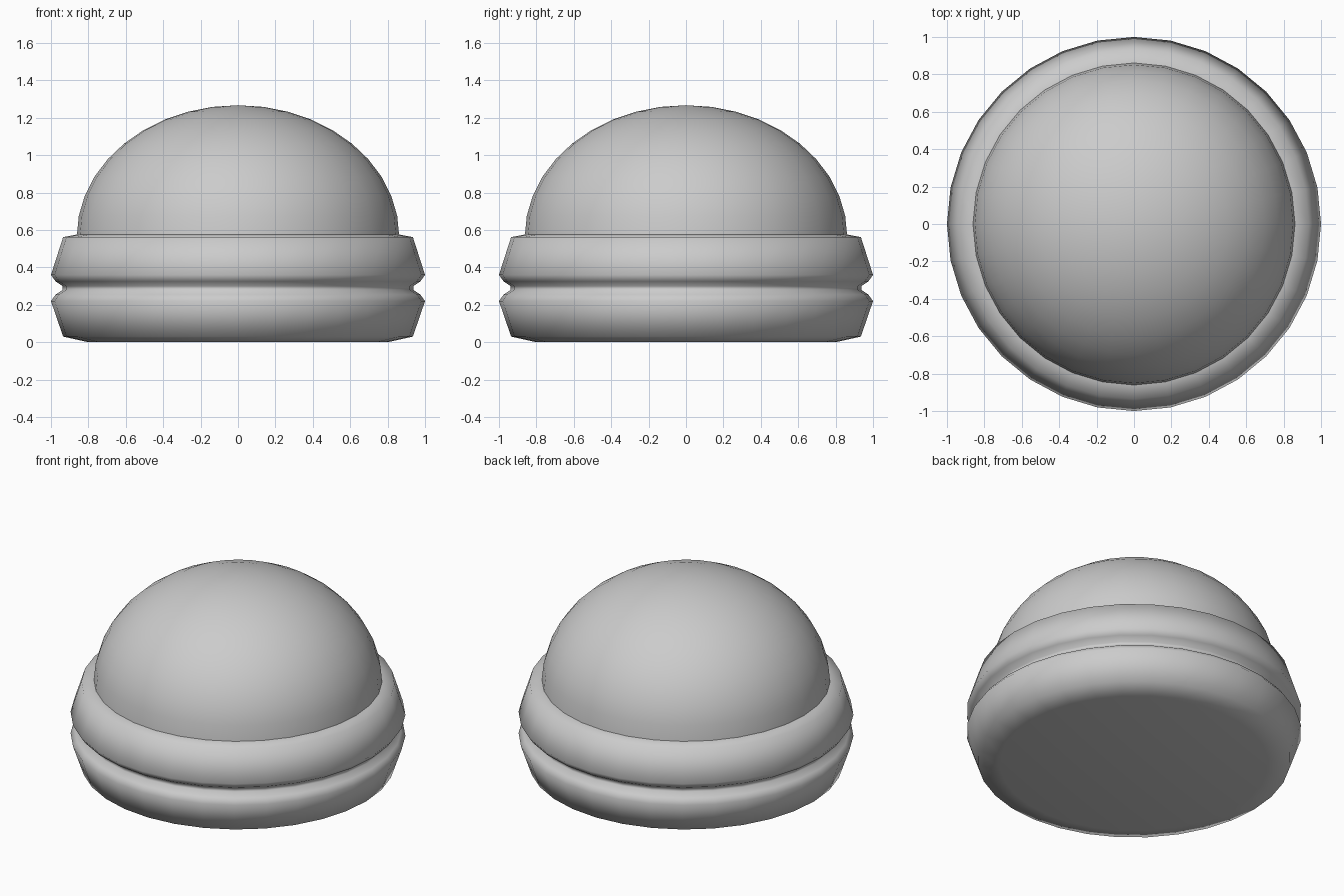
import bpy
import math

SEGMENTS = 32

cube = bpy.data.objects.get("Cube")
if cube:
    bpy.data.objects.remove(cube, do_unlink=True)

# Single grey finish
grey = bpy.data.materials.new("plain_grey")
grey.use_nodes = True
colour = (0.6, 0.6, 0.6, 1)
grey.diffuse_color = colour
grey.node_tree.nodes["Principled BSDF"].inputs["Base Color"].default_value = colour


def lathe(name, profile):
    """Spin a (radius, height) profile about z; zero radius becomes a pole."""
    verts, faces, rings = [], [], []
    for r, z in profile:
        count = 1 if r < 1e-6 else SEGMENTS
        rings.append([len(verts) + i for i in range(count)])
        for i in range(count):
            a = math.tau * i / SEGMENTS
            verts.append((r * math.cos(a), r * math.sin(a), z))
    for low, high in zip(rings, rings[1:]):
        for i in range(SEGMENTS):
            j = (i + 1) % SEGMENTS
            if len(low) == 1:
                faces.append((low[0], high[j], high[i]))
            elif len(high) == 1:
                faces.append((low[i], low[j], high[0]))
            else:
                faces.append((low[i], low[j], high[j], high[i]))
    mesh = bpy.data.meshes.new(name)
    mesh.from_pydata(verts, [], faces)
    mesh.materials.append(grey)
    mesh.shade_smooth()
    obj = bpy.data.objects.new(name, mesh)
    bpy.context.collection.objects.link(obj)
    return obj


# Base with two bulging bands and a groove between them
lathe("grooved_base", [
    (0, 0), (0.8, 0), (0.935, 0.03), (1, 0.22), (0.975, 0.255),
    (0.937, 0.28), (0.937, 0.3), (0.975, 0.325), (1, 0.36),
    (0.935, 0.562), (0.85, 0.578), (0.8, 0.578), (0, 0.578),
])

# Slightly flattened dome resting on the base
steps = 10
lathe("dome", [(0.862 * math.cos(math.pi / 2 * i / steps),
                0.565 + 0.702 * math.sin(math.pi / 2 * i / steps))
               for i in range(steps)] + [(0, 1.267)])
